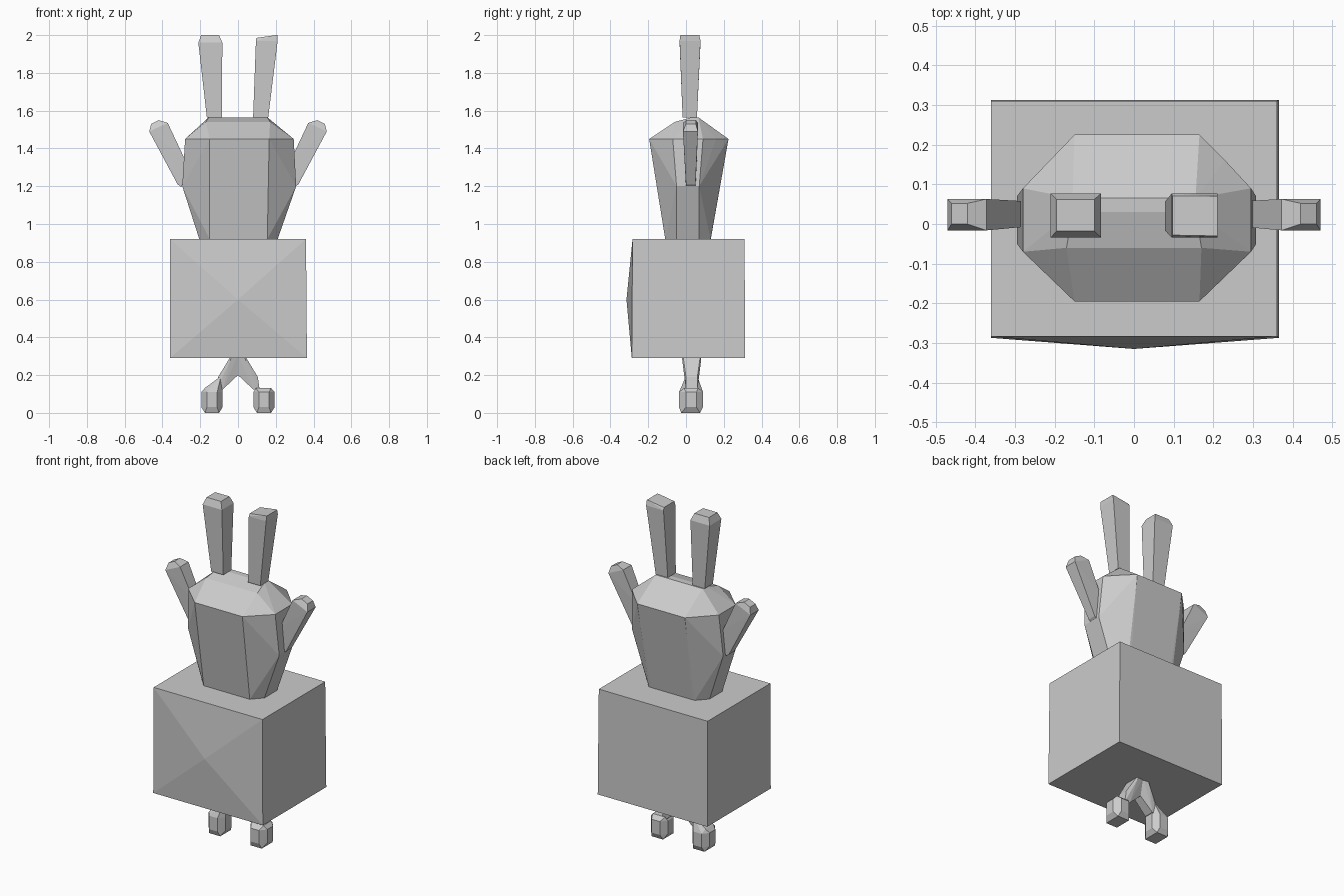
import bpy, bmesh


def hull(name, pts, extra=()):
    """Flat-faced convex solid around a set of points."""
    bm = bmesh.new()
    for p in list(pts) + list(extra):
        bm.verts.new(p)
    res = bmesh.ops.convex_hull(bm, input=bm.verts[:])
    loose = {g for g in res["geom_interior"] + res["geom_unused"]
             if isinstance(g, bmesh.types.BMVert)}
    bmesh.ops.delete(bm, geom=list(loose), context='VERTS')
    bmesh.ops.dissolve_limit(bm, angle_limit=0.01, verts=bm.verts[:], edges=bm.edges[:])
    bmesh.ops.recalc_face_normals(bm, faces=bm.faces[:])
    me = bpy.data.meshes.new(name)
    bm.to_mesh(me)
    bm.free()
    ob = bpy.data.objects.new(name, me)
    bpy.context.collection.objects.link(ob)
    return ob


def rect(z, x0, x1, y0, y1):
    return [(x, y, z) for x in (x0, x1) for y in (y0, y1)]


def octagon(z, x0, x1, y0, y1, fx0, fx1, sy0, sy1):
    """Chamfered rectangle: fx = ends of front/back edges, sy = ends of side edges."""
    return [(fx0, y0, z), (fx1, y0, z), (fx0, y1, z), (fx1, y1, z),
            (x0, sy0, z), (x0, sy1, z), (x1, sy0, z), (x1, sy1, z)]


def slab(profile):
    """Profile of (x, z, y0, y1) points spanned across y."""
    return [(x, y, z) for x, z, y0, y1 in profile for y in (y0, y1)]


# Box with a slightly raised front
hull("box", rect(0.29, -0.36, 0.365, -0.287, 0.313) + rect(0.92, -0.36, 0.36, -0.283, 0.31),
     [(0, -0.315, 0.60)])

# Tapered body rising out of the box
hull("body",
     octagon(0.80, -0.165, 0.165, -0.09, 0.11, -0.13, 0.13, -0.04, 0.06)
     + octagon(0.92, -0.205, 0.21, -0.11, 0.13, -0.15, 0.155, -0.05, 0.07)
     + octagon(1.20, -0.295, 0.308, -0.155, 0.178, -0.15, 0.16, -0.05, 0.07)
     + octagon(1.45, -0.28, 0.295, -0.195, 0.225, -0.15, 0.165, -0.07, 0.09)
     + rect(1.565, -0.155, 0.155, 0.03, 0.065) + rect(1.54, -0.17, 0.17, -0.06, -0.06),
     [(0.23, 0.16, 1.45), (0.23, -0.13, 1.45)])

# Ears, with a chamfered tip
hull("left_ear", rect(1.565, -0.165, -0.085, -0.018, 0.058)
     + rect(1.96, -0.21, -0.083, -0.034, 0.077) + rect(2.0, -0.195, -0.1, -0.018, 0.062))
hull("right_ear", rect(1.565, 0.08, 0.16, -0.018, 0.058)
     + rect(1.97, 0.095, 0.21, -0.034, 0.077)
     + rect(1.985, 0.097, 0.12, -0.028, 0.07) + rect(2.0, 0.2, 0.21, -0.03, 0.07))

for side, s in (("left", -1), ("right", 1)):
    # Raised arm
    hull(side + "_arm", slab([
        (s * 0.27, 1.27, 0.00, 0.05), (s * 0.30, 1.195, 0.00, 0.05),
        (s * 0.32, 1.21, 0.00, 0.05), (s * 0.285, 1.35, -0.008, 0.058),
        (s * 0.372, 1.535, -0.016, 0.063), (s * 0.47, 1.49, -0.016, 0.063),
        (s * 0.46, 1.53, 0.00, 0.052), (s * 0.42, 1.55, 0.00, 0.052)]))
    # Splayed leg
    hull(side + "_leg", slab([
        (s * -0.01, 0.33, -0.02, 0.08), (s * 0.02, 0.33, -0.02, 0.08),
        (0, 0.20, 0.005, 0.055), (s * 0.04, 0.28, -0.02, 0.08),
        (s * 0.105, 0.19, 0.0, 0.06), (s * 0.115, 0.12, 0.0, 0.06),
        (s * 0.08, 0.125, 0.0, 0.06)]))
    # Faceted foot
    mid = [p for z in (0.03, 0.11) for p in
           octagon(z, s * 0.082, s * 0.194, -0.037, 0.09, s * 0.11, s * 0.165, 0.0, 0.055)]
    caps = (rect(0.0, s * 0.10, s * 0.175, -0.025, 0.075)
            + rect(0.132, s * 0.095, s * 0.175, -0.01, 0.065))
    if s < 0:
        caps += [(-0.09, 0.0, 0.195), (-0.09, 0.06, 0.195)]
    hull(side + "_foot", mid + caps)
